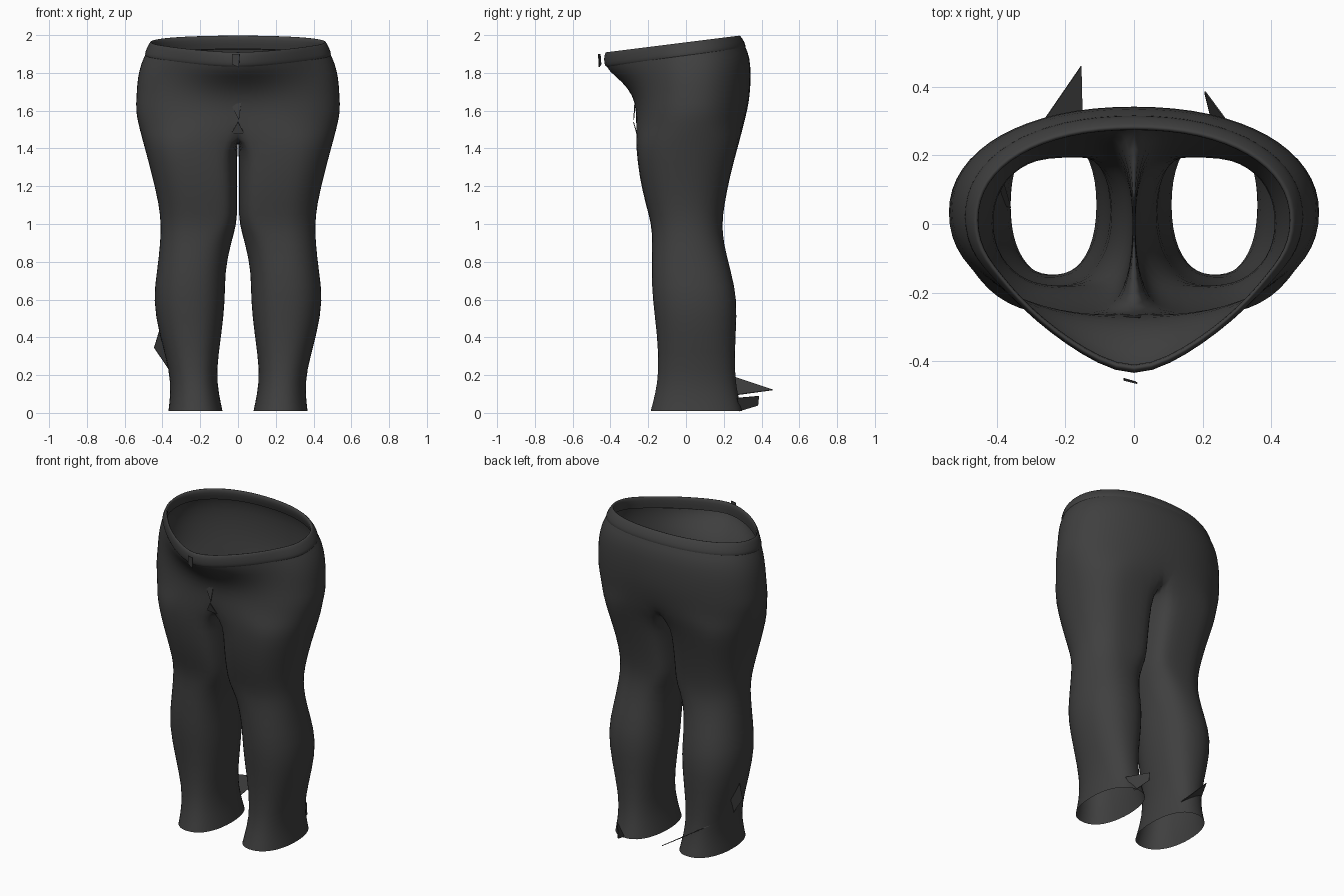
import bpy, bmesh
from math import sin, cos, radians

cube = bpy.data.objects.get("Cube")
if cube:
    bpy.data.objects.remove(cube)

cloth = bpy.data.materials.new("charcoal cloth")
cloth.use_nodes = True
GREY = (0.05, 0.05, 0.05, 1)
cloth.diffuse_color = GREY
bsdf = cloth.node_tree.nodes["Principled BSDF"]
bsdf.inputs["Base Color"].default_value = GREY
bsdf.inputs["Roughness"].default_value = 0.9

OUTER, INNER = 16, 6     # segments on the outside and the inseam
SPREAD = 125             # half angle covered by the outside of a leg


def spow(v, p):
    return abs(v) ** p * (1 if v >= 0 else -1)


def point(angle, z, x_in, x_out, front, back, belly=0, slope=0, leg=0):
    """One point of a half-pelvis (leg=0) or closed leg (leg=1) section."""
    mid = leg * (x_in + x_out) / 2
    inner_power = 0.35 if z > 0.9 else 0.8
    c, s = cos(angle), sin(angle)
    x = mid + (x_out - mid) * spow(c, 0.92 if c > 0 else inner_power)
    if leg == 1 and c < 0:
        x = mid - (mid - x_in) * abs(c) ** inner_power
    y = (front + back) / 2 + (back - front) / 2 * spow(s, 0.92)
    if s < 0 and belly:
        near = max(0, 1 - (x * x + 0.002) ** 0.5 / 0.4)
        y -= belly * near
    return x, y, z + slope * y


def outside(bm, row):
    leg = row[7]
    spread = 90 + (SPREAD - 90) * leg
    ring = []
    for i in range(OUTER + 1):
        x, y, z = point(radians(spread * (2 * i / OUTER - 1)), *row)
        if leg < 1:
            x = 0 if i in (0, OUTER) else max(x, 0.004)
        ring.append(bm.verts.new((x, y, z)))
    return ring


def bridge(bm, a, b):
    for i in range(len(a) - 1):
        bm.faces.new((a[i], a[i + 1], b[i + 1], b[i]))


def finish(bm, name, mirror=True, thickness=0, levels=1):
    bmesh.ops.recalc_face_normals(bm, faces=bm.faces)
    mesh = bpy.data.meshes.new(name)
    bm.to_mesh(mesh)
    bm.free()
    mesh.materials.append(cloth)
    ob = bpy.data.objects.new(name, mesh)
    bpy.context.collection.objects.link(ob)
    if mirror:
        ob.modifiers.new("Mirror", "MIRROR").merge_threshold = 0.0005
    if thickness:
        ob.modifiers.new("Solidify", "SOLIDIFY").thickness = thickness
    if levels:
        ob.modifiers.new("Smooth", "SUBSURF").levels = levels
        ob.modifiers["Smooth"].render_levels = levels
        for poly in mesh.polygons:
            poly.use_smooth = True
    return ob


# Trousers: z, inner x, outer x, front y, back y, belly, slope, leg amount
ROWS = [
    (1.90, 0, .49, -.27, .315, .19, .125, 0),
    (1.85, 0, .515, -.27, .34, .17, .10, 0),
    (1.77, 0, .535, -.265, .345, .09, .05, 0),
    (1.68, 0, .54, -.265, .34, .02, 0, 0),
    (1.60, 0, .545, -.265, .325, 0, 0, .12),
    (1.53, 0, .53, -.267, .31, 0, 0, .35),
    (1.47, 0, .515, -.267, .295, 0, 0, .7),
    (1.40, .003, .495, -.267, .275, 0, 0, 1),
    (1.25, .003, .455, -.25, .235, 0, 0, 1),
    (1.10, .003, .42, -.215, .205, 0, 0, 1),
    (1.00, .005, .41, -.185, .193, 0, 0, 1),
    (0.90, .035, .413, -.18, .20, 0, 0, 1),
    (0.75, .068, .43, -.185, .24, 0, 0, 1),
    (0.60, .065, .452, -.18, .275, 0, 0, 1),
    (0.42, .085, .42, -.155, .265, 0, 0, 1),
    (0.22, .115, .362, -.145, .258, 0, 0, 1),
    (0.10, .10, .358, -.165, .275, 0, 0, 1),
    (0.01, .08, .37, -.19, .30, 0, 0, 1),
]
bm = bmesh.new()
last, last_seam = None, None
for row in ROWS:
    ring = outside(bm, row)
    seam = None
    if row[7] >= 0.7:
        start, end = ring[-1], ring[0]
        seam = [start]
        for j in range(1, INNER):
            f = j / INNER
            if row[7] < 1:      # crotch line shared by both legs
                co = start.co.lerp(end.co, f)
                co.z -= 0.03 * sin(f * 3.14159)
            else:
                co = point(radians(SPREAD + f * (360 - 2 * SPREAD)), *row)
            seam.append(bm.verts.new(co))
        seam.append(end)
    if last:
        bridge(bm, last, ring)
    if last_seam:
        bridge(bm, last_seam, seam)
    last, last_seam = ring, seam
finish(bm, "trousers")

# Waistband: a rolled strip around the tilted rim
BAND = [
    (1.885, 0, .488, -.265, .31, .19, .125, 0),
    (1.893, 0, .498, -.275, .32, .19, .125, 0),
    (1.925, 0, .488, -.275, .312, .195, .125, 0),
    (1.960, 0, .470, -.27, .29, .195, .125, 0),
    (1.966, 0, .460, -.26, .28, .19, .125, 0),
    (1.945, 0, .452, -.25, .27, .19, .125, 0),
    (1.890, 0, .468, -.255, .29, .19, .125, 0),
]
bm = bmesh.new()
rings = [outside(bm, row) for row in BAND]
for a, b in zip(rings, rings[1:]):
    bridge(bm, a, b)
finish(bm, "waistband")


def flap(name, *points):
    bm = bmesh.new()
    bm.faces.new([bm.verts.new(p) for p in points])
    finish(bm, name, mirror=False, thickness=0.004, levels=0)


# Overlap at the front closure and crumpled cloth at the fly
flap("waistband_overlap", (-.03, -.452, 1.90), (.01, -.462, 1.90),
     (.005, -.458, 1.83), (-.03, -.448, 1.845))
flap("fly_fold_upper", (-.03, -.268, 1.62), (.02, -.268, 1.66), (.005, -.275, 1.55))
flap("fly_fold_lower", (-.035, -.262, 1.48), (.035, -.262, 1.475), (0, -.28, 1.54))

# Loose folds of cloth at the ankles
flap("right_heel_fold", (-.155, .46, .12), (-.32, .22, .20), (-.15, .24, .09))
flap("left_heel_fold", (.205, .385, .09), (.29, .27, .08), (.23, .28, .01), (.205, .38, .04))
flap("right_calf_fold", (-.41, .06, .46), (-.445, .07, .345), (-.36, .05, .22), (-.38, .12, .34))
